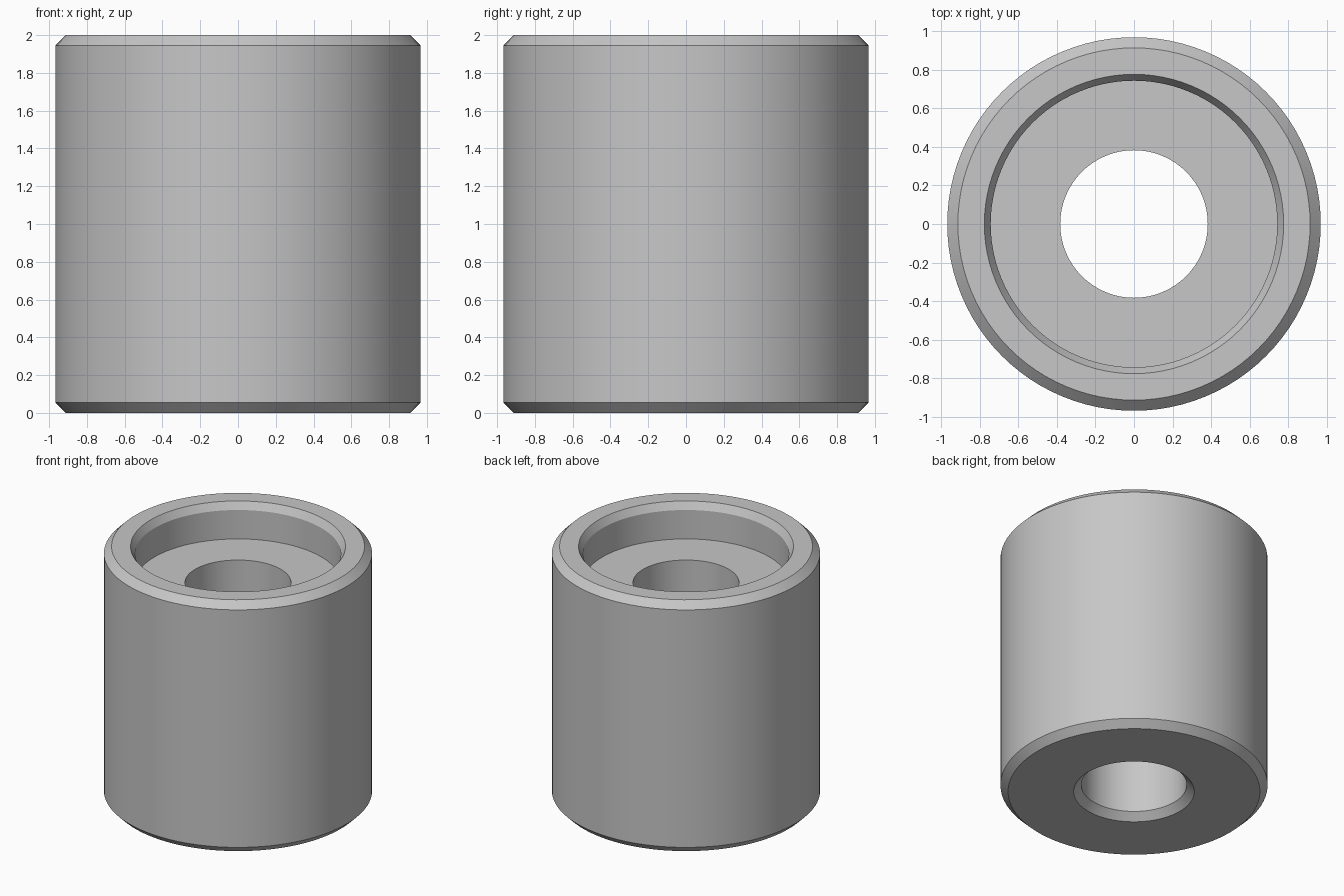
import bpy, bmesh, math

if "Cube" in bpy.data.objects:
    bpy.data.objects.remove(bpy.data.objects["Cube"])

SEGMENTS = 96

# Closed cross-section (radius, height): chamfered sleeve with counterbore and through hole
PROFILE = [
    (0.437, 0.0), (0.912, 0.0), (0.967, 0.055),      # base and lower outer chamfer
    (0.967, 1.945), (0.912, 2.0),                    # outer wall and upper chamfer
    (0.775, 2.0), (0.742, 2.0 - 0.057),              # rim and inner lead-in
    (0.742, 1.713), (0.382, 1.713),                  # counterbore wall and floor
    (0.382, 0.055),                                  # through hole to lower chamfer
]

metal = bpy.data.materials.new("light grey")
metal.diffuse_color = (0.57, 0.57, 0.57, 1)
metal.use_nodes = True
metal.node_tree.nodes["Principled BSDF"].inputs["Base Color"].default_value = metal.diffuse_color

# Revolve the cross-section around z
bm = bmesh.new()
rings = []
for i in range(SEGMENTS):
    a = 2 * math.pi * i / SEGMENTS
    rings.append([bm.verts.new((r * math.cos(a), r * math.sin(a), z)) for r, z in PROFILE])
n = len(PROFILE)
for i in range(SEGMENTS):
    here, there = rings[i], rings[(i + 1) % SEGMENTS]
    for j in range(n):
        k = (j + 1) % n
        bm.faces.new((here[j], there[j], there[k], here[k]))
bmesh.ops.recalc_face_normals(bm, faces=bm.faces)
mesh = bpy.data.meshes.new("bushing")
bm.to_mesh(mesh)
bm.free()

bushing = bpy.data.objects.new("bushing", mesh)
mesh.materials.append(metal)
bpy.context.collection.objects.link(bushing)

# Smooth round walls, crisp chamfer edges
bpy.context.view_layer.objects.active = bushing
bushing.select_set(True)
bpy.ops.object.shade_smooth_by_angle(angle=math.radians(20))
